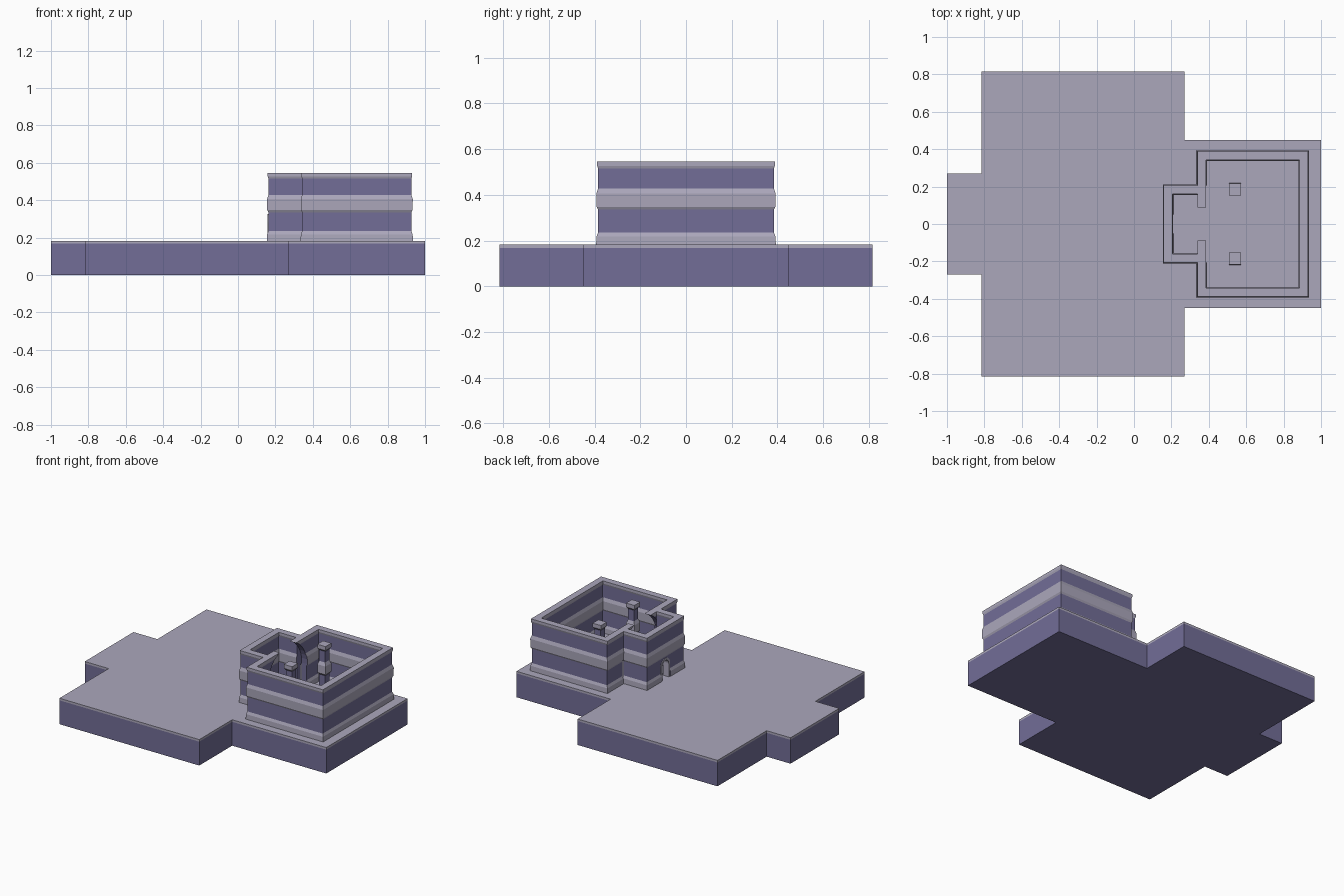
import bpy, bmesh, math
from mathutils import Vector

if "Cube" in bpy.data.objects:
    bpy.data.objects.remove(bpy.data.objects["Cube"])


def material(name, rgb):
    m = bpy.data.materials.new(name)
    m.diffuse_color = (*rgb, 1)
    m.use_nodes = True
    m.node_tree.nodes["Principled BSDF"].inputs["Base Color"].default_value = m.diffuse_color
    return m


MATS = [material("dark_stone", (0.17, 0.155, 0.31)),
        material("light_stone", (0.41, 0.39, 0.50))]


def finish(name, bm):
    bmesh.ops.recalc_face_normals(bm, faces=bm.faces[:])
    me = bpy.data.meshes.new(name)
    bm.to_mesh(me)
    bm.free()
    for m in MATS:
        me.materials.append(m)
    ob = bpy.data.objects.new(name, me)
    bpy.context.collection.objects.link(ob)
    return ob


def loft(name, rings, mats, close=False, cap_mats=(0, 0)):
    """Skin rings of points; mats gives one material per ring gap (or one per ring edge when close)."""
    bm = bmesh.new()
    vs = [[bm.verts.new(p) for p in r] for r in rings]
    n, count = len(rings[0]), len(rings)
    return bm, vs, n, count


def skin(name, rings, mat_of, closed, caps=(0, 0)):
    bm = bmesh.new()
    vs = [[bm.verts.new(p) for p in r] for r in rings]
    n, m = len(vs[0]), len(vs)
    for i in range(m if closed else m - 1):
        a, b = vs[i], vs[(i + 1) % m]
        for j in range(n):
            k = (j + 1) % n
            bm.faces.new((a[j], a[k], b[k], b[j])).material_index = mat_of(i, j)
    if not closed:
        bm.faces.new(vs[0]).material_index = caps[0]
        bm.faces.new(vs[-1]).material_index = caps[1]
    return finish(name, bm)


# Moulded wall cross-section: half thickness, height, material of the strip above
HALF = [(.028, .181, 1), (.0265, .217, 1), (.0245, .222, 1), (.0195, .235, 0),
        (.0195, .335, 1), (.026, .347, 1), (.027, .405, 1), (.0195, .428, 0),
        (.0195, .515, 1), (.0235, .527, 1), (.0235, .545, 1)]
SECTION = [(h, z) for h, z, _ in HALF] + [(-h, z) for h, z, _ in reversed(HALF)]
SEC_MAT = [m for *_, m in HALF] + [m for *_, m in reversed(HALF[:-1])] + [0]


def wall(name, path, closed):
    """Sweep the moulded section along a plan path with mitred corners."""
    pts = [Vector(p) for p in path]
    rings = []
    for i, p in enumerate(pts):
        d1 = (p - pts[i - 1]).normalized() if closed or i > 0 else None
        d2 = (pts[(i + 1) % len(pts)] - p).normalized() if closed or i < len(pts) - 1 else d1
        d1 = d1 or d2
        n1, n2 = Vector((d1.y, -d1.x)), Vector((d2.y, -d2.x))
        mitre = (n1 + n2) / (1 + n1.dot(n2))
        rings.append([(p.x + mitre.x * h, p.y + mitre.y * h, z) for h, z in SECTION])
    return skin(name, rings, lambda i, j: SEC_MAT[j], closed)


def arch(half_w, base, spring, steps=20):
    arc = [(half_w * math.cos(math.pi * i / steps), spring + half_w * math.sin(math.pi * i / steps))
           for i in range(steps + 1)]
    return [(half_w, base)] + arc + [(-half_w, base)]


def cut_arch(ob, half_w, spring, x0, x1):
    outline = arch(half_w, .15, spring)
    cutter = skin("arch_cutter", [[(x, y, z) for y, z in outline] for x in (x0, x1)],
                  lambda i, j: 0, False)
    mod = ob.modifiers.new("opening", 'BOOLEAN')
    mod.operation, mod.solver, mod.object = 'DIFFERENCE', 'EXACT', cutter
    bpy.context.view_layer.objects.active = ob
    bpy.ops.object.modifier_apply(modifier=mod.name)
    bpy.data.objects.remove(cutter)


# Stepped platform
half_plan = [(1, .45), (.27, .45), (.27, .815), (-.815, .815), (-.815, .27), (-1, .27)]
plan = half_plan + [(x, -y) for x, y in reversed(half_plan)]
skin("platform", [[(x, y, z) for x, y in plan] for z in (0, .167, .182)],
     lambda i, j: i, False, (0, 1))

# Main room, with the tall arch whose crown breaks through the wall top
room = wall("main_room_wall", [(.3625, -.365), (.9075, -.365), (.9075, .365), (.3625, .365)], True)
cut_arch(room, .215, .35, .31, .42)

# Porch, with a small arched doorway
porch = wall("porch_wall", [(.345, .183), (.182, .183), (.182, -.183), (.345, -.183)], False)
cut_arch(porch, .05, .275, .12, .24)

# Doorway surround: arched band lining the opening
outer, inner = arch(.052, .18, .275), arch(.036, .18, .275)
rings = [[(.159, *o), (.205, *o), (.205, *i), (.159, *i)] for o, i in zip(outer, inner)]
skin("door_surround", rings, lambda i, j: 1, False, (1, 1))

# Two square columns with base, middle band and capital
COLUMN = [(.033, .181, 1), (.032, .217, 1), (.023, .235, 0), (.023, .335, 1), (.032, .347, 1),
          (.032, .405, 1), (.023, .428, 0), (.023, .505, 1), (.032, .517, 1), (.032, .545, 1)]
for side, y in (("left", .185), ("right", -.185)):
    rings = [[(.54 + sx * h, y + sy * h, z) for sx, sy in ((-1, -1), (1, -1), (1, 1), (-1, 1))]
             for h, z, _ in COLUMN]
    skin("column_" + side, rings, lambda i, j: COLUMN[i][2], False, (0, 1))
